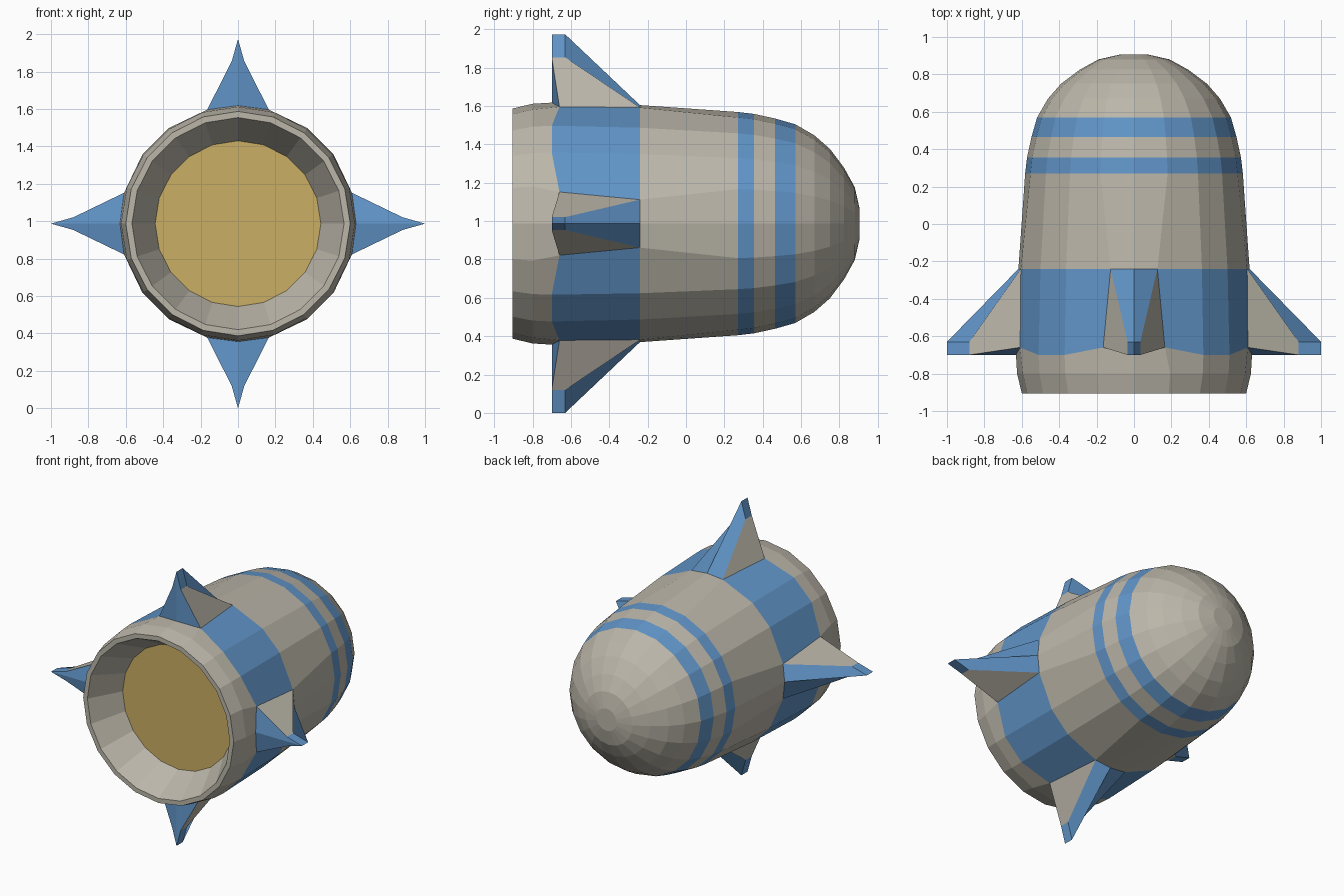
import bpy, bmesh
from math import sin, cos, radians

if "Cube" in bpy.data.objects:
    bpy.data.objects.remove(bpy.data.objects["Cube"])

ZC = 0.987    # height of the body axis
SIDES = 20


def material(name, rgb):
    m = bpy.data.materials.new(name)
    m.diffuse_color = (*rgb, 1)
    m.use_nodes = True
    m.node_tree.nodes["Principled BSDF"].inputs["Base Color"].default_value = m.diffuse_color
    return m


GREY = material("warm_grey", (0.50, 0.47, 0.40))
BLUE = material("blue", (0.12, 0.30, 0.58))
GOLD = material("gold", (0.60, 0.43, 0.13))


def polar(r, y, deg):
    return (r * cos(radians(deg)), y, ZC + r * sin(radians(deg)))


def finish(bm, name):
    bmesh.ops.recalc_face_normals(bm, faces=bm.faces[:])
    me = bpy.data.meshes.new(name)
    bm.to_mesh(me)
    bm.free()
    for m in (GREY, BLUE, GOLD):
        me.materials.append(m)
    ob = bpy.data.objects.new(name, me)
    bpy.context.collection.objects.link(ob)
    return ob


# Body profile from nose to rim and into the nozzle: y, radius, material of the next strip
profile = [
    (0.905, 0.08, 0), (0.88, 0.19, 0), (0.825, 0.29, 0), (0.75, 0.39, 0),
    (0.67, 0.46, 0), (0.57, 0.518, 1), (0.465, 0.548, 0), (0.355, 0.572, 1),
    (0.27, 0.582, 0), (-0.24, 0.618, 1), (-0.70, 0.631, 0), (-0.80, 0.625, 0),
    (-0.905, 0.60, 0), (-0.905, 0.567, 0), (-0.68, 0.443, 0),
]
# Columns beside each fin are pulled to the fin root: ring y -> (new y, angle off fin axis)
roots = {-0.24: (-0.24, 11.7), -0.70: (-0.66, 15.2)}

bm = bmesh.new()
rings = []
for y, r, _ in profile:
    ring = []
    for i in range(SIDES):
        off = (i + 2) % 5 - 2          # steps away from the nearest fin axis
        deg, yy = i * 18, y
        if y in roots and abs(off) == 1:
            yy = roots[y][0]
            deg += off * (roots[y][1] - 18)
        ring.append(bm.verts.new(polar(r, yy, deg)))
    rings.append(ring)
for (a, b), p in zip(zip(rings, rings[1:]), profile):
    for i in range(SIDES):
        j = (i + 1) % SIDES
        bm.faces.new((a[i], a[j], b[j], b[i])).material_index = p[2]
bm.faces.new(rings[0])
bm.faces.new(rings[-1]).material_index = 2      # gold nozzle disc
finish(bm, "rocket_body")


# Fins: grey side panels, blue leading edge, tip and back
def fin(name, deg, tip):
    bm = bmesh.new()

    def pt(r, y, w):
        d = radians(deg)
        return bm.verts.new((r * cos(d) - w * sin(d), y, ZC + r * sin(d) + w * cos(d)))

    front = pt(0.618, -0.24, 0)
    back = pt(0.631, -0.70, 0)
    tip_f, tip_b = pt(tip, -0.63, 0), pt(tip, -0.70, 0)
    for s in (1, -1):
        root_f = pt(0.605, -0.24, s * 0.125)
        root_b = pt(0.609, -0.66, s * 0.165)
        mid_f = pt(tip - 0.12, -0.63, s * 0.034)
        mid_b = pt(tip - 0.12, -0.70, s * 0.034)
        bm.faces.new((root_f, root_b, mid_b, mid_f))
        for f in ((front, root_f, mid_f, tip_f), (tip_f, mid_f, mid_b, tip_b),
                  (root_b, back, tip_b, mid_b)):
            bm.faces.new(f).material_index = 1
        bm.faces.new((front, back, root_b, root_f)).material_index = 1
    finish(bm, name)


for name, deg, tip in (("right_fin", 0, 1.0), ("top_fin", 90, ZC),
                       ("left_fin", 180, 1.0), ("bottom_fin", 270, ZC)):
    fin(name, deg, tip)
